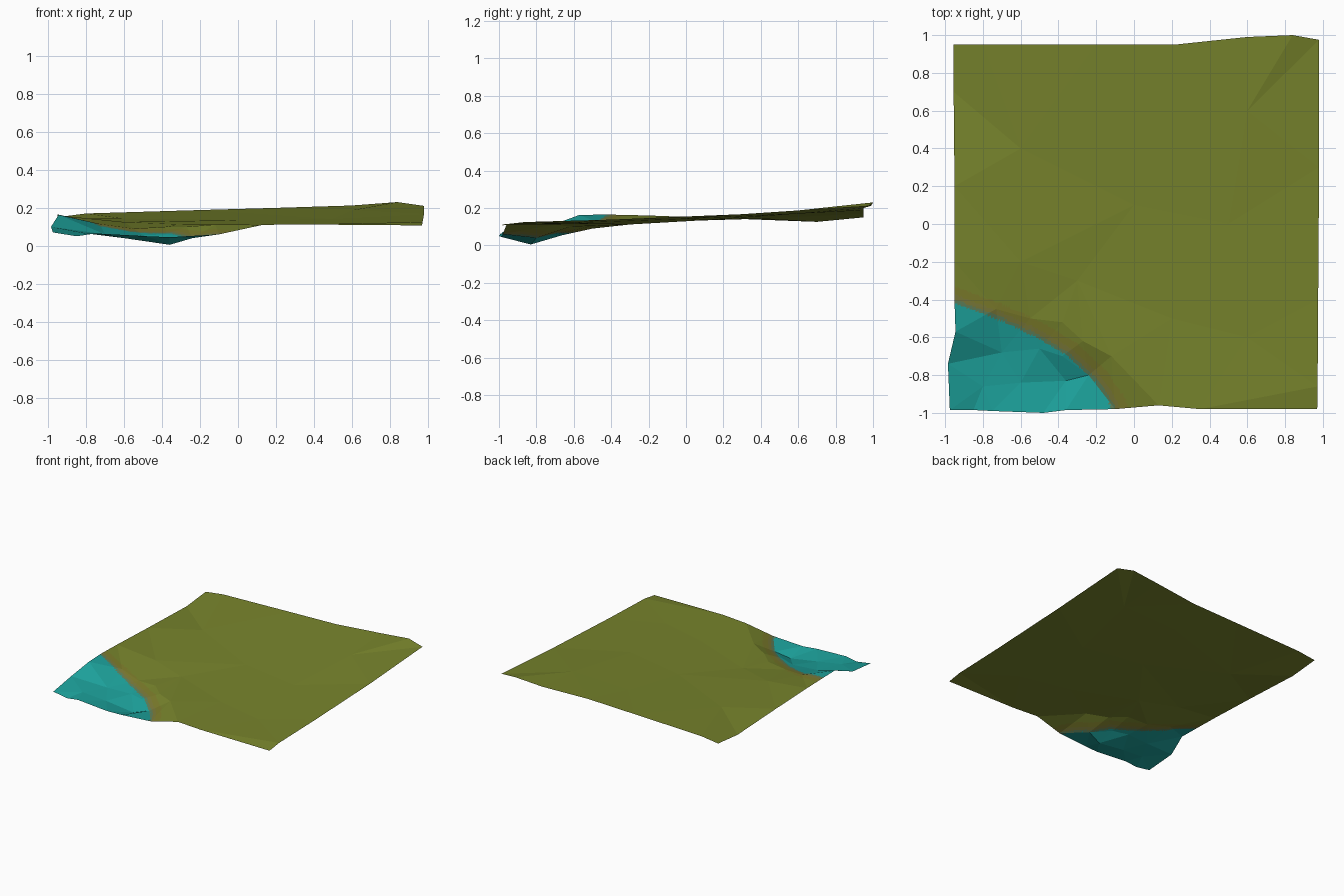
import bpy, bmesh
from mathutils import Vector
from mathutils.geometry import delaunay_2d_cdt, intersect_point_line

if "Cube" in bpy.data.objects:
    bpy.data.objects.remove(bpy.data.objects["Cube"])

# Outline of the ground sheet, counter-clockwise from the front left corner
rim = [(-.975, -.985, .07), (-.85, -.985, .05), (-.75, -.99, .065), (-.48, -1, .05),
       (-.36, -.985, .045), (-.1, -.98, .06), (.13, -.96, .11), (.35, -.98, .112),
       (.97, -.98, .107), (.972, -.86, .125), (.975, -.4, .138), (.98, .3, .167),
       (.98, .975, .21), (.84, 1, .23), (.6, .99, .212), (.22, .95, .2), (-.2, .95, .188),
       (-.8, .95, .17), (-.955, .95, .15), (-.955, .7, .126), (-.95, .2, .145),
       (-.95, -.2, .16), (-.95, -.42, .165), (-.945, -.57, .163), (-.985, -.74, .1)]
# Pond basin: floor, foot of the bank, top of the bank
basin = [(-.36, -.83, .005), (-.6, -.84, .04), (-.8, -.86, .065),
         (-.7, -.68, .06), (-.5, -.66, .055), (-.38, -.70, .06), (-.24, -.8, .04),
         (-.12, -.7, .112), (-.73, -.45, .115), (-.55, -.5, .09), (-.38, -.52, .1),
         (-.27, -.62, .1)]
# Gentle slope of the plain
plain = [(-.6, -.2, .125), (-.3, -.3, .112), (.2, -.5, .115), (.6, -.6, .12),
         (-.6, .4, .143), (0, .1, .135), (.5, 0, .142), (.1, .6, .17), (.6, .6, .187)]
pts = rim + basin + plain
n = len(rim)
verts, _, faces, *_ = delaunay_2d_cdt(
    [Vector(p[:2]) for p in pts], [(i, (i + 1) % n) for i in range(n)], [], 1, 1e-5)

bm = bmesh.new()
bv = [bm.verts.new((v.x, v.y, min(pts, key=lambda p: (p[0]-v.x)**2 + (p[1]-v.y)**2)[2]))
      for v in verts]
for f in faces:
    bm.faces.new([bv[i] for i in f])
# Fine cells around the pond so the painted shoreline is crisp
near = [f for f in bm.faces if f.calc_center_median().x < .15 and f.calc_center_median().y < -.25]
bmesh.ops.subdivide_edges(bm, edges=list({e for f in near for e in f.edges}), cuts=13,
                          use_grid_fill=True)
bmesh.ops.triangulate(bm, faces=[f for f in bm.faces if len(f.verts) > 3])
bmesh.ops.recalc_face_normals(bm, faces=bm.faces)
if sum(f.normal.z for f in bm.faces) < 0:
    bmesh.ops.reverse_faces(bm, faces=bm.faces)

# Shoreline: signed distance picks the colour band
shore = [Vector(p) for p in [(-1.05, -.37), (-.95, -.41), (-.7, -.505), (-.5, -.60), (-.35, -.69),
                             (-.2, -.83), (-.12, -.95), (-.08, -1.05)]]

def band(c):
    best = (9, 1)
    for a, b in zip(shore, shore[1:]):
        q, t = intersect_point_line(c, a, b)
        q = a.lerp(b, max(0, min(1, t)))
        d = b - a
        best = min(best, ((c - q.xy).length, d.x*(c.y-a.y) - d.y*(c.x-a.x)))
    s = best[0] if best[1] > 0 else -best[0]
    return sum(s > limit for limit in (-.008, .01, .035, .075))

for f in bm.faces:
    f.material_index = band(f.calc_center_median().xy)

me = bpy.data.meshes.new("ground_sheet")
bm.to_mesh(me)
bm.free()
for name, col in [("teal water", (.012, .36, .33)), ("murky shore", (.11, .21, .10)),
                  ("brown bank", (.195, .19, .04)), ("dry grass", (.20, .20, .024)),
                  ("olive grass", (.184, .228, .025))]:
    m = bpy.data.materials.new(name)
    m.diffuse_color = (*col, 1)
    m.use_nodes = True
    m.node_tree.nodes["Principled BSDF"].inputs["Base Color"].default_value = m.diffuse_color
    me.materials.append(m)
bpy.context.collection.objects.link(bpy.data.objects.new("ground_sheet", me))
